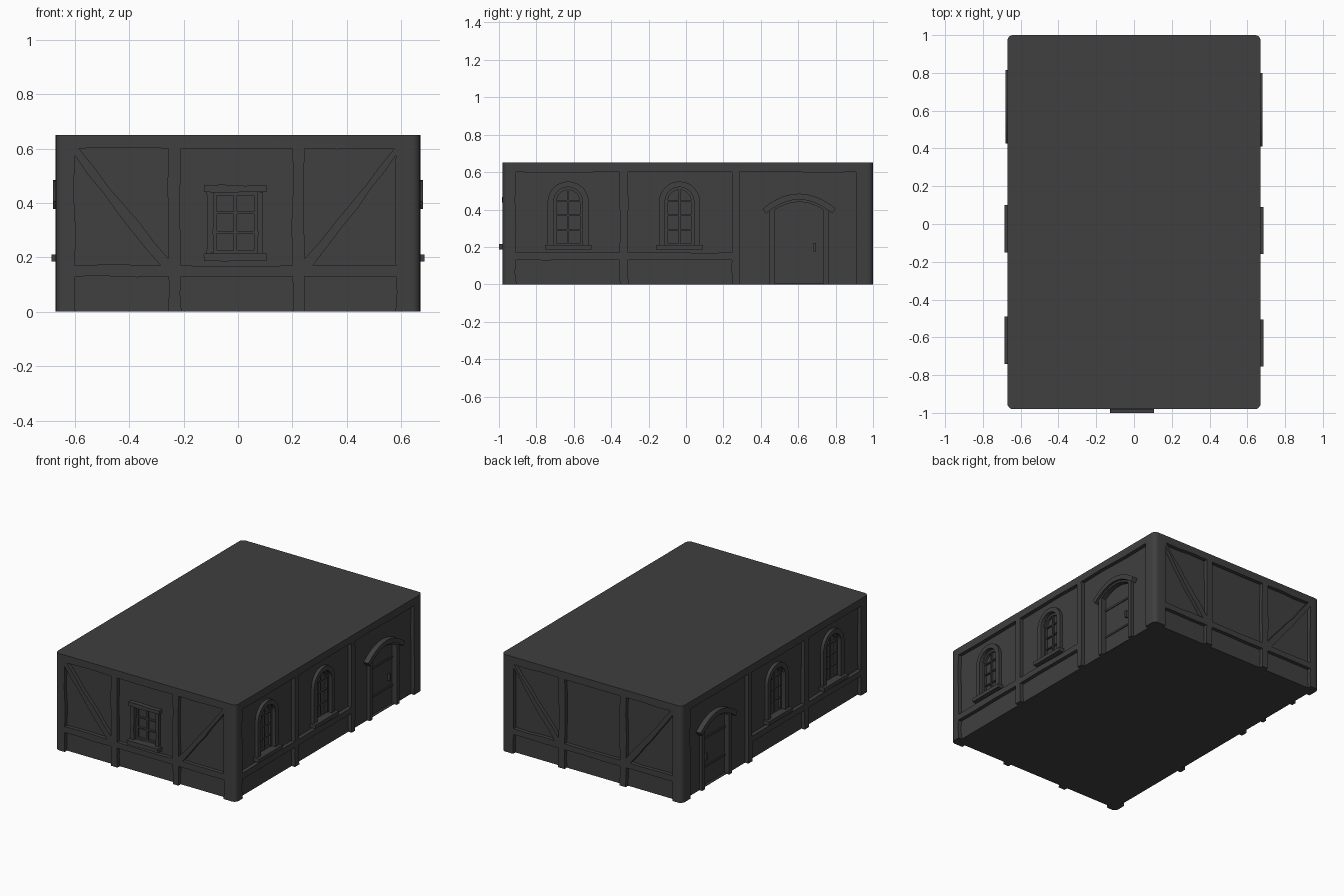
import bpy, bmesh, math, random

if "Cube" in bpy.data.objects:
    bpy.data.objects.remove(bpy.data.objects["Cube"])

random.seed(4)
dark = bpy.data.materials.new("dark_grey")
dark.diffuse_color = (0.05, 0.05, 0.05, 1)
dark.use_nodes = True
dark.node_tree.nodes["Principled BSDF"].inputs["Base Color"].default_value = dark.diffuse_color

# Each wall maps (along, height, outward depth from the timber face) to world
WALL = {
    "front": lambda u, v, d: (u, -0.98 - d, v),
    "back": lambda u, v, d: (u, 1.0 + d, v),
    "right": lambda u, v, d: (0.67 + d, u, v),
    "left": lambda u, v, d: (-0.67 - d, u, v),
}


def add_prism(bm, wall, pts, d0, d1):
    f = WALL[wall]
    a = [bm.verts.new(f(u, v, d0)) for u, v in pts]
    b = [bm.verts.new(f(u, v, d1)) for u, v in pts]
    bm.faces.new(a)
    bm.faces.new(b[::-1])
    n = len(pts)
    for i in range(n):
        j = (i + 1) % n
        bm.faces.new((a[i], b[i], b[j], a[j]))


def build(name, prisms):
    bm = bmesh.new()
    for p in prisms:
        add_prism(bm, *p)
    bmesh.ops.recalc_face_normals(bm, faces=bm.faces)
    me = bpy.data.meshes.new(name)
    bm.to_mesh(me)
    bm.free()
    me.materials.append(dark)
    ob = bpy.data.objects.new(name, me)
    bpy.context.collection.objects.link(ob)
    return ob


def rect(u0, u1, v0, v1):
    return [(u0, v0), (u1, v0), (u1, v1), (u0, v1)]


def wobbly(pts, amount=0.004):
    # hand-hewn edges: two jittered points along every side
    out = []
    for i, (u, v) in enumerate(pts):
        u2, v2 = pts[(i + 1) % len(pts)]
        out.append((u, v))
        for t in (0.35, 0.7):
            out.append((u + (u2 - u) * t + random.uniform(-amount, amount),
                        v + (v2 - v) * t + random.uniform(-amount, amount)))
    return out


def round_arch(c, h, base, spring, n=14):
    arc = [(c - h * math.cos(math.pi * i / n), spring + h * math.sin(math.pi * i / n))
           for i in range(n + 1)]
    return [(c - h, base)] + arc + [(c + h, base)]


def low_arc(c, h, spring, rise, n=10):
    return [(c + h * t, spring + rise * (1 - t * t))
            for t in (2 * i / n - 1 for i in range(n + 1))]


def low_arch(c, h, base, spring, rise):
    return [(c - h, base)] + low_arc(c, h, spring, rise) + [(c + h, base)]


# Solid body with rounded vertical corners
bpy.ops.mesh.primitive_cube_add(size=1, location=(0, 0.01, 0.325))
body = bpy.context.object
body.name = "timber_framed_walls"
body.scale = (1.34, 1.98, 0.65)
bpy.ops.object.transform_apply(location=True, scale=True)
body.data.materials.append(dark)
bm = bmesh.new()
bm.from_mesh(body.data)
upright = [e for e in bm.edges if abs(e.verts[0].co.z - e.verts[1].co.z) > 0.1]
bmesh.ops.bevel(bm, geom=upright, offset=0.03, segments=5, profile=0.5, affect='EDGES')
bm.to_mesh(body.data)
bm.free()


def cut(prisms):
    tool = build("cutter", prisms)
    tool.hide_render = True
    m = body.modifiers.new("cut", 'BOOLEAN')
    m.operation = 'DIFFERENCE'
    m.solver = 'EXACT'
    m.object = tool
    bpy.context.view_layer.objects.active = body
    bpy.ops.object.modifier_apply(modifier=m.name)
    bpy.data.objects.remove(tool)


# Plaster panels between the timbers
panels = []
for w in ("front", "back"):
    shapes = [rect(-0.21, 0.2, 0.17, 0.6)]
    shapes += [rect(a, b, -0.05, 0.13) for a, b in ((-0.6, -0.255), (-0.21, 0.2), (0.245, 0.58))]
    shapes += [[(-0.585, 0.6), (-0.42, 0.395), (-0.255, 0.195), (-0.255, 0.6)],
               [(-0.6, 0.575), (-0.6, 0.17), (-0.285, 0.17), (-0.44, 0.36)],
               [(0.575, 0.6), (0.42, 0.405), (0.245, 0.195), (0.245, 0.6)],
               [(0.58, 0.575), (0.58, 0.17), (0.275, 0.17), (0.44, 0.38)]]
    panels += [(w, wobbly(s), -0.025, 0.1) for s in shapes]
for w, o in (("right", 0), ("left", 0.01)):
    for a, b in ((-0.91, -0.355), (-0.31, 0.245)):
        panels.append((w, wobbly(rect(a + o, b + o, 0.17, 0.6)), -0.025, 0.1))
        panels.append((w, wobbly(rect(a + o, b + o, -0.05, 0.13)), -0.025, 0.1))
    panels.append((w, wobbly(rect(0.285 + o, 0.91, -0.05, 0.6)), -0.025, 0.1))
cut(panels)

# Recesses for windows and doors
SIDE = (("right", (-0.63, -0.035), 0.605), ("left", (-0.615, -0.025), 0.62))
holes = [("front", rect(-0.09, 0.07, 0.215, 0.44), -0.045, 0.1)]
for w, centres, door in SIDE:
    holes += [(w, round_arch(c, 0.075, 0.205, 0.445), -0.045, 0.1) for c in centres]
    holes.append((w, low_arch(door, 0.13, 0.004, 0.40, 0.04), -0.04, 0.1))
cut(holes)

# Square front window
build("front_window_frame", [
    ("front", wobbly(rect(-0.115, -0.09, 0.215, 0.44), 0.003), -0.035, -0.005),
    ("front", wobbly(rect(0.07, 0.092, 0.215, 0.44), 0.003), -0.035, -0.005),
    ("front", wobbly(rect(-0.125, 0.105, 0.44, 0.465), 0.003), -0.035, 0.005)])
build("front_window_sill", [
    ("front", wobbly(rect(-0.125, 0.105, 0.187, 0.215), 0.002), -0.035, 0.02)])
build("front_window_bars", [
    ("front", rect(*r), -0.05, -0.03) for r in (
        (-0.09, -0.078, 0.215, 0.44), (0.058, 0.07, 0.215, 0.44),
        (-0.09, 0.07, 0.215, 0.227), (-0.09, 0.07, 0.428, 0.44),
        (-0.016, -0.004, 0.215, 0.44),
        (-0.09, 0.07, 0.288, 0.296), (-0.09, 0.07, 0.36, 0.368))])

for w, centres, door in SIDE:
    # Arched windows
    for k, c in enumerate(centres, 1):
        tag = f"{w}_window_{k}_"
        outer = round_arch(c, 0.11, 0.205, 0.44)
        inner = round_arch(c, 0.077, 0.205, 0.443)
        sash = round_arch(c, 0.062, 0.205, 0.443)
        build(tag + "frame", [(w, outer + inner[::-1], -0.035, -0.003)])
        build(tag + "bars", [
            (w, inner + sash[::-1], -0.05, -0.03),
            (w, rect(c - 0.005, c + 0.005, 0.205, 0.51), -0.05, -0.033)] +
            [(w, rect(c - 0.07, c + 0.07, z - 0.004, z + 0.004), -0.05, -0.034)
             for z in (0.215, 0.29, 0.37, 0.445)])
        build(tag + "sill", [(w, rect(c - 0.125, c + 0.125, 0.185, 0.21), -0.035, 0.016)])

    # Door surround, curved hood, leaf straps and handle
    build(w + "_door_frame", [
        (w, low_arch(door, 0.158, 0, 0.405, 0.055) + low_arch(door, 0.128, 0, 0.40, 0.04)[::-1],
         -0.045, -0.005)])
    build(w + "_door_hood", [
        (w, low_arc(door, 0.195, 0.405, 0.08) + low_arc(door, 0.178, 0.378, 0.075)[::-1],
         -0.035, 0.01)])
    build(w + "_door_straps", [
        (w, rect(door - 0.128, door + 0.128, z, z + 0.012), -0.045, -0.034)
        for z in (0.12, 0.31)])
    build(w + "_door_handle", [
        (w, rect(door + 0.078, door + 0.09, 0.175, 0.22), -0.045, -0.02)])

# Smooth curves, crisp edges
bpy.ops.object.select_all(action='SELECT')
bpy.context.view_layer.objects.active = body
bpy.ops.object.shade_smooth_by_angle(angle=math.radians(30))
